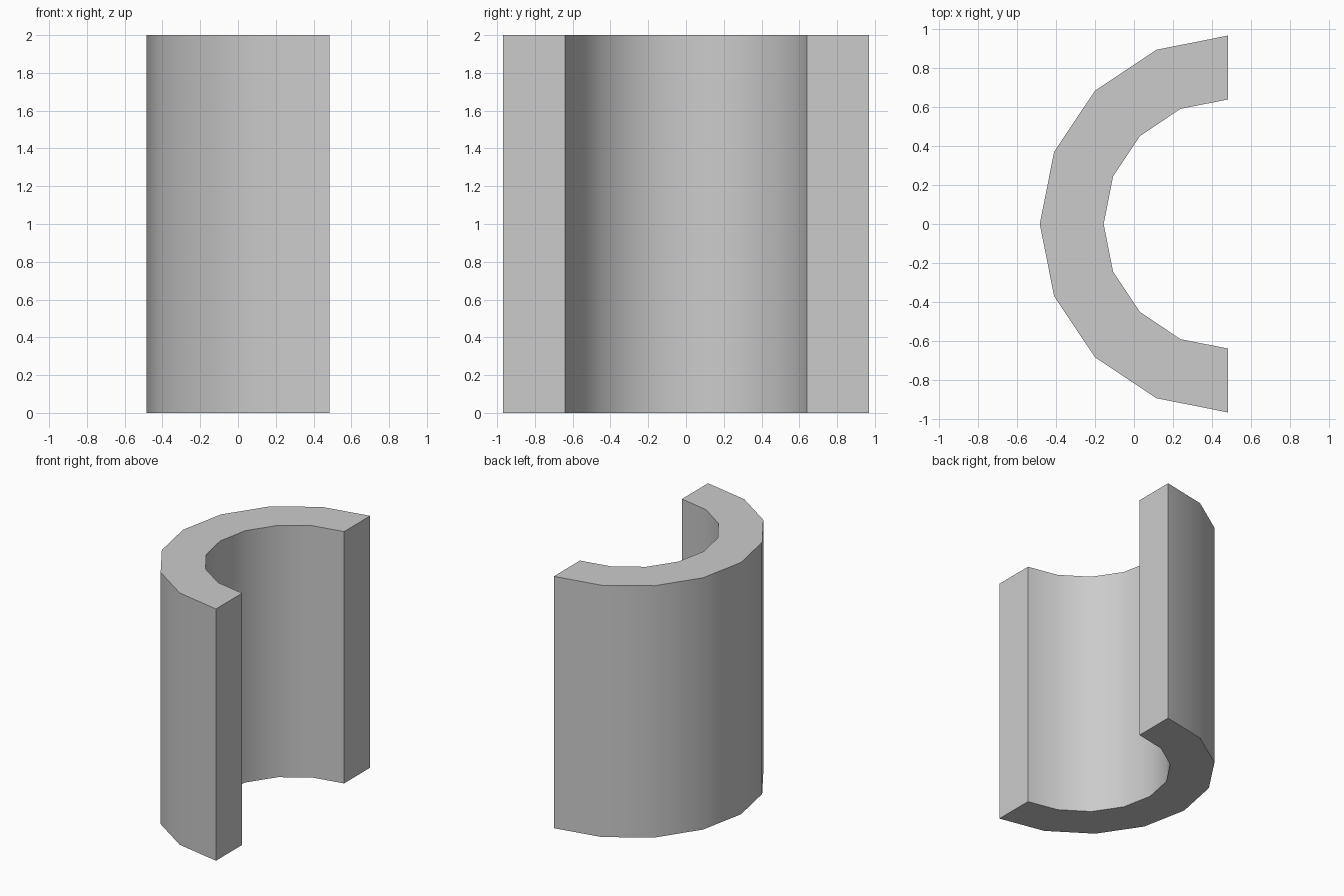
import bpy
import bmesh
from math import sin, cos, pi, radians

cube = bpy.data.objects.get("Cube")
if cube:
    bpy.data.objects.remove(cube, do_unlink=True)

OUTER, INNER, HEIGHT, SEGMENTS = 0.968, 0.64, 2.0, 8
CENTRE_X = OUTER / 2

# Single plain grey
grey = bpy.data.materials.new("light_grey")
grey.use_nodes = True
colour = (0.6, 0.6, 0.6, 1)
grey.diffuse_color = colour
grey.node_tree.nodes["Principled BSDF"].inputs["Base Color"].default_value = colour


def arc(bm, radius, z):
    """Half circle of vertices, open towards +x."""
    angles = [pi / 2 + pi * i / SEGMENTS for i in range(SEGMENTS + 1)]
    return [bm.verts.new((CENTRE_X + radius * cos(a), radius * sin(a), z)) for a in angles]


# Half pipe: a C-shaped cap extruded upwards
bm = bmesh.new()
cap = bm.faces.new(arc(bm, OUTER, 0) + arc(bm, INNER, 0)[::-1])
result = bmesh.ops.extrude_face_region(bm, geom=[cap], use_keep_orig=True)
top = [v for v in result["geom"] if isinstance(v, bmesh.types.BMVert)]
bmesh.ops.translate(bm, verts=top, vec=(0, 0, HEIGHT))
bmesh.ops.recalc_face_normals(bm, faces=bm.faces)

mesh = bpy.data.meshes.new("half_pipe")
bm.to_mesh(mesh)
bm.free()
mesh.materials.append(grey)
half_pipe = bpy.data.objects.new("half_pipe", mesh)
bpy.context.collection.objects.link(half_pipe)

# Smooth curved walls, sharp rims and ends
bpy.ops.object.select_all(action="DESELECT")
half_pipe.select_set(True)
bpy.context.view_layer.objects.active = half_pipe
bpy.ops.object.shade_smooth_by_angle(angle=radians(30))
